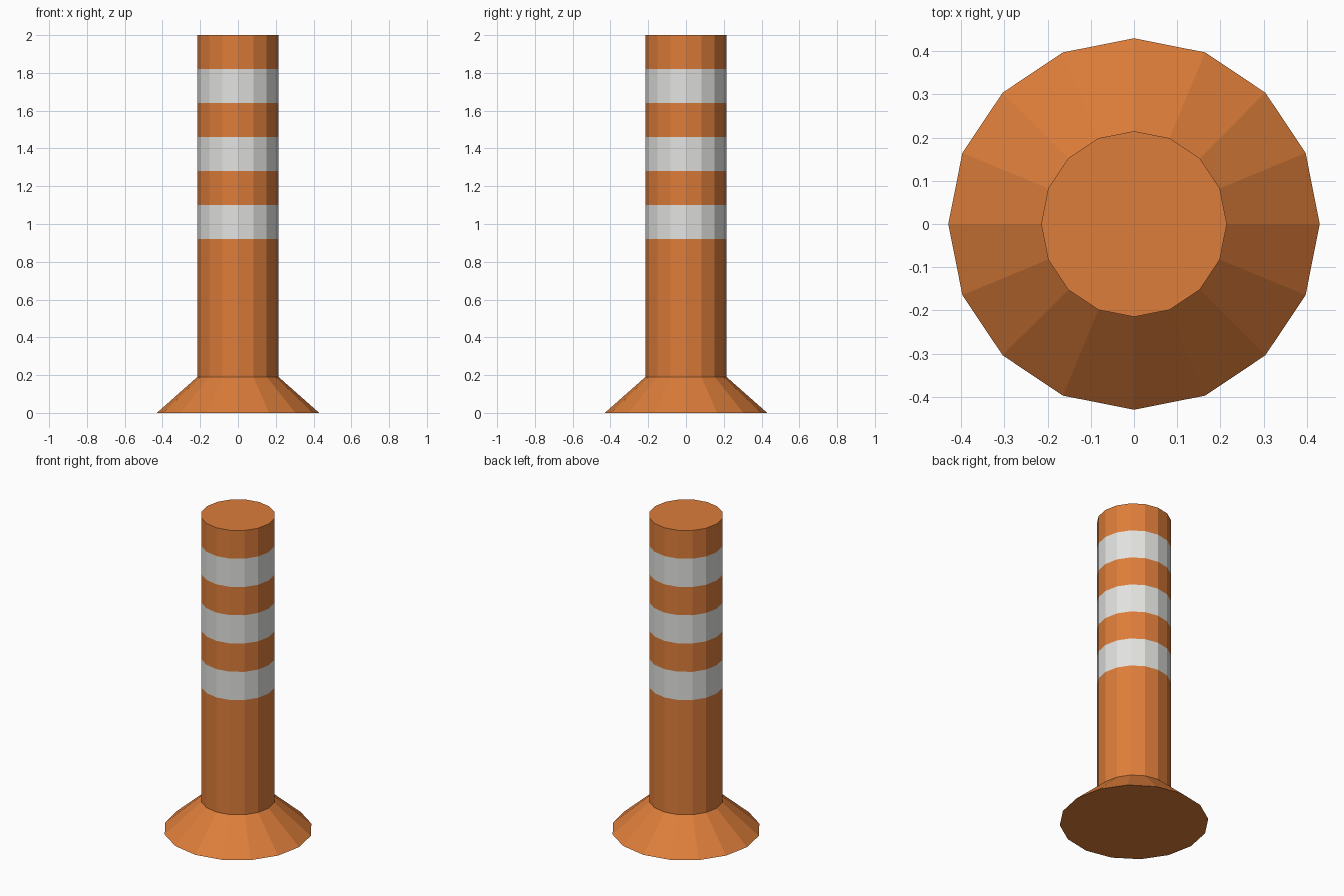
import bpy, bmesh, math

if "Cube" in bpy.data.objects:
    bpy.data.objects.remove(bpy.data.objects["Cube"])

SIDES = 16


def material(name, color):
    m = bpy.data.materials.new(name)
    m.diffuse_color = (*color, 1.0)
    m.use_nodes = True
    m.node_tree.nodes["Principled BSDF"].inputs["Base Color"].default_value = m.diffuse_color
    return m


orange = material("orange_plastic", (0.72, 0.205, 0.042))
white = material("reflective_white", (0.76, 0.76, 0.74))


def lathe(name, profile, cap_bottom=False, cap_top=False):
    """Spin (radius, z) rings into a flat-shaded low-poly part."""
    bm = bmesh.new()
    rings = [[bm.verts.new((r * math.cos(2 * math.pi * i / SIDES),
                            r * math.sin(2 * math.pi * i / SIDES), z))
              for i in range(SIDES)] for r, z in profile]
    for low, high in zip(rings, rings[1:]):
        for i in range(SIDES):
            j = (i + 1) % SIDES
            bm.faces.new((low[i], low[j], high[j], high[i]))
    if cap_bottom:
        bm.faces.new(rings[0][::-1])
    if cap_top:
        bm.faces.new(rings[-1])
    mesh = bpy.data.meshes.new(name)
    bm.to_mesh(mesh)
    bm.free()
    obj = bpy.data.objects.new(name, mesh)
    bpy.context.collection.objects.link(obj)
    mesh.materials.append(orange)
    return obj


# Flared base
lathe("flared_base", [(0.43, 0.0), (0.215, 0.19)], cap_bottom=True)

# Post, with rings at the stripe borders
borders = [0.92 + 0.18 * k for k in range(7)]
post = lathe("post", [(0.215, z) for z in [0.19] + borders], cap_top=True)

# Reflective stripes: every second band above the plain lower section
post.data.materials.append(white)
for face in post.data.polygons:
    z = face.center.z
    if abs(face.normal.z) < 0.5 and z > borders[0]:
        band = int((z - borders[0]) / 0.18)
        face.material_index = 1 if band % 2 == 0 else 0
